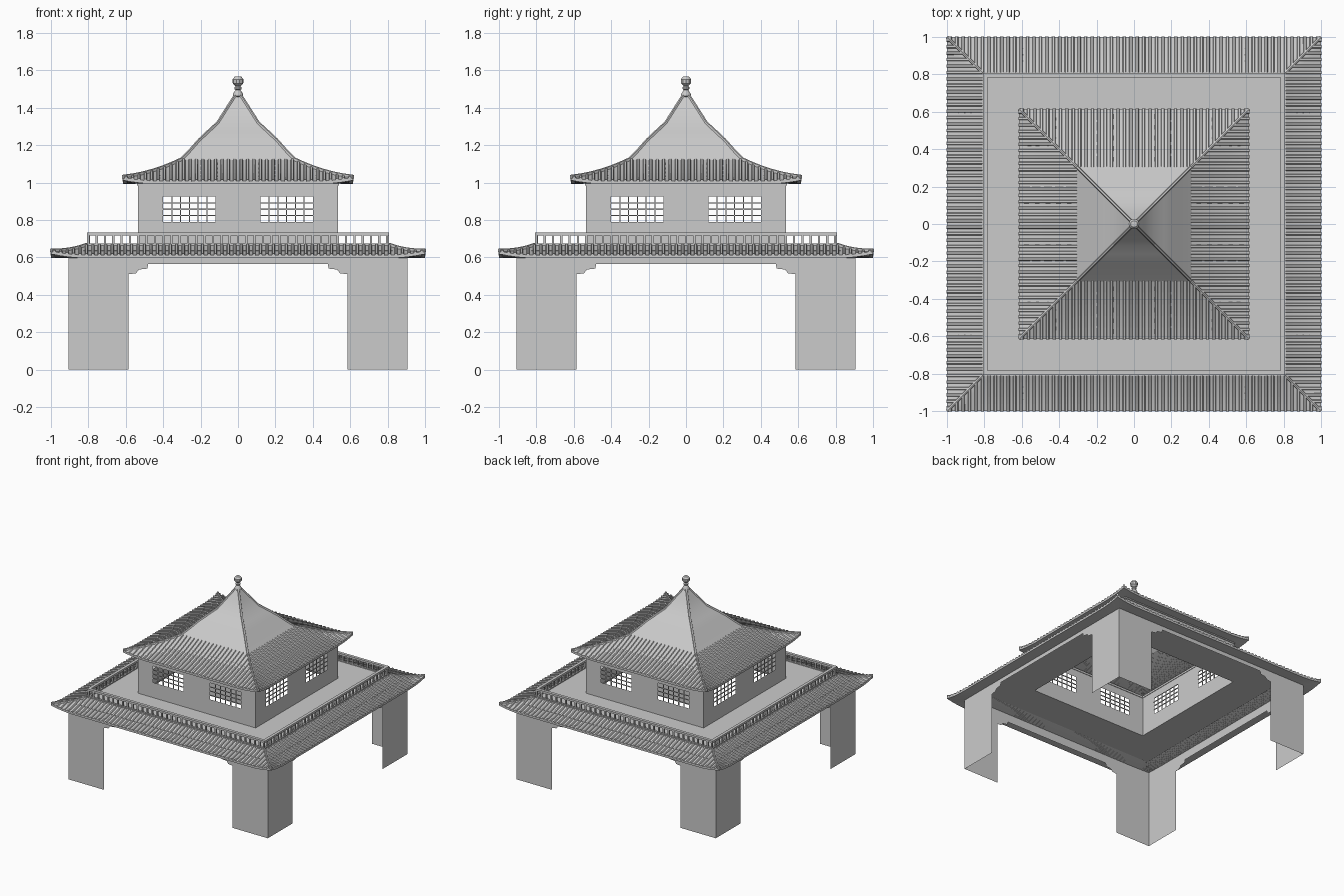
import bpy, bmesh, math
from mathutils import Matrix, Vector

if "Cube" in bpy.data.objects:
    bpy.data.objects.remove(bpy.data.objects["Cube"])


def finish(name, bm, sides=1, smooth=None):
    """Repeat the front part around z, then make an object."""
    src = bm.verts[:] + bm.edges[:] + bm.faces[:]
    for k in range(1, sides):
        new = bmesh.ops.duplicate(bm, geom=src)["geom"]
        bmesh.ops.rotate(bm, verts=[g for g in new if isinstance(g, bmesh.types.BMVert)],
                         matrix=Matrix.Rotation(k * math.pi / 2, 3, 'Z'))
    bmesh.ops.remove_doubles(bm, verts=bm.verts, dist=1e-5)
    me = bpy.data.meshes.new(name)
    bm.to_mesh(me)
    bm.free()
    ob = bpy.data.objects.new(name, me)
    bpy.context.collection.objects.link(ob)
    if smooth:
        bpy.ops.object.select_all(action='DESELECT')
        ob.select_set(True)
        bpy.context.view_layer.objects.active = ob
        bpy.ops.object.shade_smooth_by_angle(angle=math.radians(smooth))
    return ob


def box(bm, x0, x1, y0, y1, z0, z1):
    m = Matrix.Translation(((x0 + x1) / 2, (y0 + y1) / 2, (z0 + z1) / 2)) @ \
        Matrix.Diagonal((x1 - x0, y1 - y0, z1 - z0, 1))
    bmesh.ops.create_cube(bm, size=1, matrix=m)


def loft(bm, rows, close=False):
    """Skin rows of points with quads."""
    vs = [[bm.verts.new(p) for p in row] for row in rows]
    for a, b in zip(vs, vs[1:]):
        n = len(a)
        for i in range(n if close else n - 1):
            j = (i + 1) % n
            bm.faces.new((a[i], a[j], b[j], b[i]))


def hip(bm, points, w=0.009, h=0.014):
    """Ridge strip along the front right hip; points are (radius, z)."""
    s = w * 0.707
    rows = []
    for r, z in points:
        rows.append([(r + dx * s, -r + dx * s, z + dz) for dx, dz in
                     ((-1, -0.005), (-0.7, h * 0.8), (0, h), (0.7, h * 0.8), (1, -0.005))])
    loft(bm, rows)
    bm.faces.new([bm.verts.new(p) for p in rows[0]])
    bm.faces.new([bm.verts.new(p) for p in rows[-1]])


def tiled_roof(name, r_in, z_in, r_out, z_out, lift, r_wall, ribs):
    def height(x, r):
        t = (r - r_in) / (r_out - r_in)
        up = max(0, (abs(x) - (r - 0.2)) / 0.2)
        return z_in + (z_out - z_in) * (t + 0.35 * t * (1 - t)) + lift * t * t * up * up

    # sheet with eave edge and soffit
    bm = bmesh.new()
    us = [i / 20 for i in range(-20, 21)]
    radii = [r_in + (r_out - r_in) * i / 6 for i in range(7)]
    rows = [[(u * r, -r, height(u * r, r)) for u in us] for r in radii]
    rows.append([(x, y, z - 0.016) for x, y, z in rows[-1]])
    rows.append([(u * r_wall, -r_wall, z_out - 0.014) for u in us])
    loft(bm, rows)
    finish(name, bm, 4, 30)

    # half-round tile ribs running down the slope
    bm = bmesh.new()
    step = 2 * r_out / ribs
    for i in range(ribs):
        x = -r_out + (i + 0.5) * step
        start = max(r_in, abs(x))
        rows = []
        for k in range(6):
            r = start + (r_out + 0.002 - start) * k / 5
            z = height(x, r)
            rows.append([(x + 0.009 * c, -r, z + 0.011 * s - 0.001) for c, s in
                         ((-1, 0), (-0.6, 0.8), (0.6, 0.8), (1, 0))])
        loft(bm, rows)
        bm.faces.new([bm.verts.new(p) for p in rows[-1]])
    finish(name + "_tile_ribs", bm, 4)

    # hip ridges
    bm = bmesh.new()
    hip(bm, [(r, height(r, r)) for r in radii])
    finish(name + "_hips", bm, 4)


# lower walls: wide gateway with stepped brackets on each side
W = 0.905
half = [(0.48, 0.565), (0.485, 0.54), (0.53, 0.535), (0.545, 0.515), (0.585, 0.51),
        (0.585, 0), (W, 0), (W, 0.637)]
bm = bmesh.new()
outline = half + [(-x, z) for x, z in reversed(half)]
bm.faces.new([bm.verts.new((x, -W, z)) for x, z in outline])
finish("gateway_walls", bm, 4)

# lower roof skirt
tiled_roof("lower_roof", 0.81, 0.664, 1.0, 0.612, 0.022, W, 58)

# terrace floor ring, open below the upper room
bm = bmesh.new()
loft(bm, [[(-r, -r, z), (r, -r, z)] for r, z in
          ((0.53, 0.655), (0.53, 0.666), (0.812, 0.666), (0.812, 0.655), (0.53, 0.655))])
finish("terrace_floor", bm, 4)

# terrace railing
bm = bmesh.new()
box(bm, -0.808, 0.808, -0.808, -0.784, 0.718, 0.734)
box(bm, -0.808, 0.808, -0.804, -0.788, 0.664, 0.674)
for i in range(36):
    x = -0.8 + i * 1.6 / 36
    box(bm, x - 0.006, x + 0.006, -0.802, -0.790, 0.67, 0.72)
finish("terrace_railing", bm, 4)

# upper room walls with two window openings per side
B = 0.535
xs = [-B, -0.4, -0.12, 0.12, 0.4, B]
zs = [0.66, 0.79, 0.925, 1.005]
bm = bmesh.new()
for i in range(5):
    for j in range(3):
        if j == 1 and i in (1, 3):
            continue
        bm.faces.new([bm.verts.new(p) for p in (
            (xs[i], -B, zs[j]), (xs[i + 1], -B, zs[j]),
            (xs[i + 1], -B, zs[j + 1]), (xs[i], -B, zs[j + 1]))])
finish("upper_walls", bm, 4)

# window lattices
bm = bmesh.new()
for x0 in (-0.4, 0.12):
    for i in range(1, 6):
        x = x0 + 0.28 * i / 6
        box(bm, x - 0.003, x + 0.003, -B, -B + 0.006, 0.79, 0.925)
    for j in range(1, 4):
        z = 0.79 + 0.135 * j / 4
        box(bm, x0, x0 + 0.28, -B, -B + 0.006, z - 0.003, z + 0.003)
finish("window_lattices", bm, 4)

# cornice under the upper eave
bm = bmesh.new()
box(bm, -B - 0.006, B + 0.006, -B - 0.006, -B + 0.004, 0.985, 1.0)
finish("cornice", bm, 4)

# upper roof, tiled part
tiled_roof("upper_roof", 0.305, 1.12, 0.615, 1.008, 0.02, B, 36)

# smooth roof cap and its hips
cap = [(0.307, 1.12), (0.26, 1.168), (0.21, 1.225), (0.16, 1.272),
       (0.11, 1.318), (0.055, 1.405), (0.01, 1.475)]
bm = bmesh.new()
loft(bm, [[(-r, -r, z), (r, -r, z)] for r, z in cap])
finish("roof_cap", bm, 4, 25)
bm = bmesh.new()
hip(bm, cap, 0.008, 0.01)
finish("roof_cap_hips", bm, 4)

# finial
prof = [(0.012, 1.45), (0.027, 1.462), (0.027, 1.474), (0.013, 1.495), (0.02, 1.501),
        (0.02, 1.51), (0.013, 1.516), (0.028, 1.53), (0.029, 1.552), (0.018, 1.566), (0.0005, 1.567)]
bm = bmesh.new()
loft(bm, [[(r * math.cos(a * math.pi / 5), r * math.sin(a * math.pi / 5), z)
           for a in range(10)] for r, z in prof], close=True)
finish("finial", bm, 1, 35)
